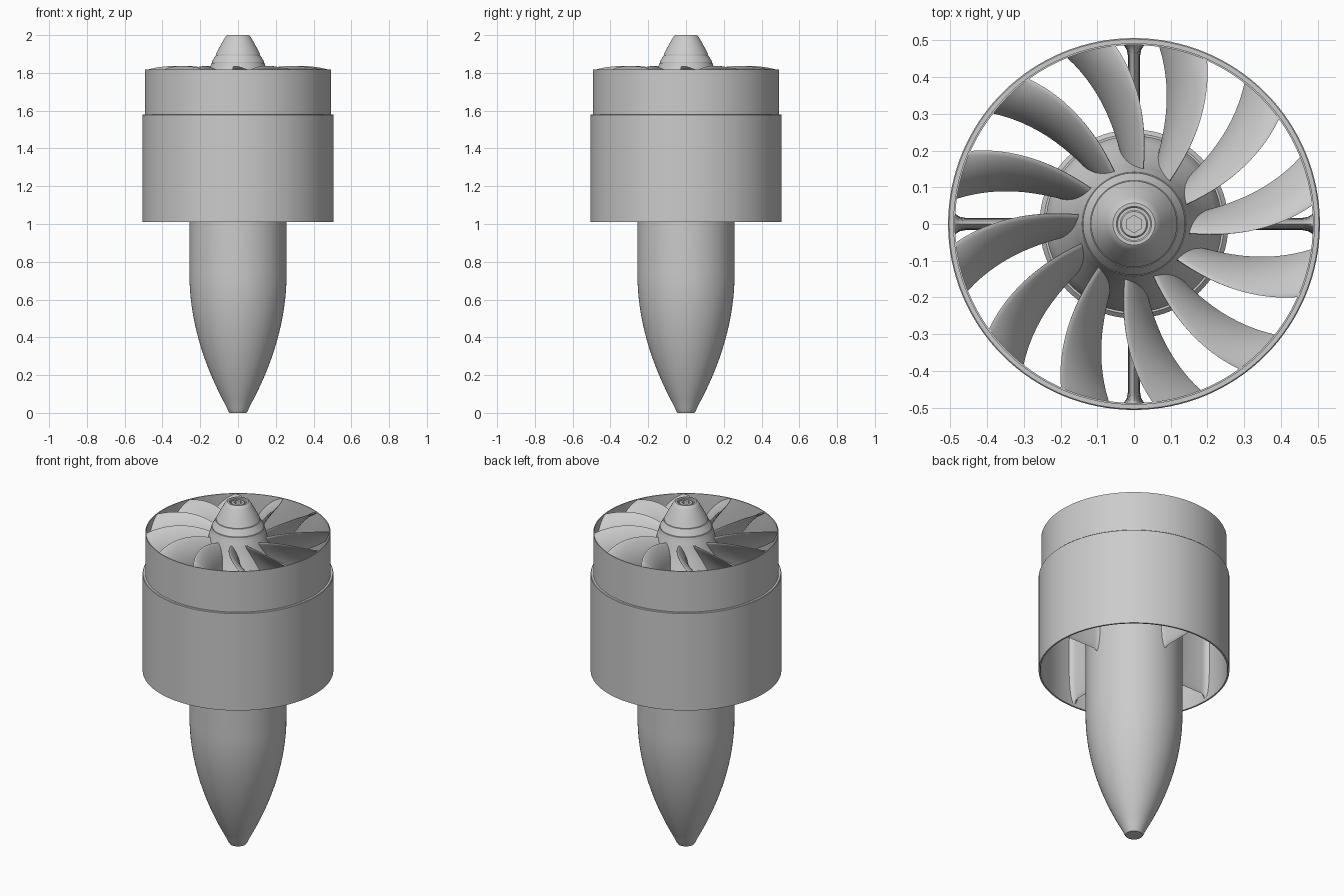
import bpy, bmesh, math
from math import sin, cos, pi, radians
from mathutils import Matrix, Vector

if "Cube" in bpy.data.objects:
    bpy.data.objects.remove(bpy.data.objects["Cube"])


def finish(bm, name, angle=30):
    bmesh.ops.remove_doubles(bm, verts=bm.verts, dist=1e-5)
    bmesh.ops.recalc_face_normals(bm, faces=bm.faces)
    me = bpy.data.meshes.new(name)
    bm.to_mesh(me)
    bm.free()
    ob = bpy.data.objects.new(name, me)
    bpy.context.collection.objects.link(ob)
    bpy.ops.object.select_all(action='DESELECT')
    ob.select_set(True)
    bpy.context.view_layer.objects.active = ob
    bpy.ops.object.shade_smooth_by_angle(angle=radians(angle))
    return ob


def lathe(name, profile, closed=False, steps=96, angle=30):
    """Revolve (radius, z) points about the z axis."""
    bm = bmesh.new()
    vs = [bm.verts.new((r, 0, z)) for r, z in profile]
    es = [bm.edges.new(p) for p in zip(vs, vs[1:])]
    if closed:
        es.append(bm.edges.new((vs[-1], vs[0])))
    bmesh.ops.spin(bm, geom=vs + es, axis=(0, 0, 1), cent=(0, 0, 0),
                   angle=2 * pi, steps=steps, use_duplicate=False)
    return finish(bm, name, angle)


def loft(bm, loops):
    """Skin a row of equal closed loops and cap both ends."""
    rows = [[bm.verts.new(p) for p in loop] for loop in loops]
    n = len(rows[0])
    for a, b in zip(rows, rows[1:]):
        for i in range(n):
            j = (i + 1) % n
            bm.faces.new((a[i], a[j], b[j], b[i]))
    bm.faces.new(rows[0])
    bm.faces.new(rows[-1])


def ring_copies(loops, count):
    for k in range(count):
        m = Matrix.Rotation(2 * pi * k / count, 3, 'Z')
        yield [[m @ Vector(p) for p in loop] for loop in loops]


# Stepped thin-walled duct
lathe("duct_shroud", [(0.487, 1.818), (0.492, 1.818), (0.492, 1.58), (0.503, 1.58),
                      (0.506, 1.577), (0.506, 1.01), (0.497, 1.01), (0.494, 1.03),
                      (0.494, 1.54), (0.487, 1.58)], closed=True, steps=128)

# Motor housing running into the ogive tail cone
tail = [(0.257 - 0.197 * (i / 16) ** 1.95, 0.73 - 0.7 * i / 16) for i in range(17)]
lathe("motor_housing_and_tail", [(0, 1.57), (0.245, 1.57), (0.257, 1.558), (0.257, 1.0)]
      + tail + [(0.053, 0.012), (0.045, 0.0), (0, 0.0)])

# Flared fan hub
lathe("fan_hub", [(0, 1.835), (0.145, 1.835), (0.147, 1.83), (0.158, 1.785), (0.174, 1.74),
                  (0.196, 1.69), (0.222, 1.635), (0.24, 1.6), (0.24, 1.58), (0, 1.58)])

# Spinner with two grooves and a recessed nose
lathe("spinner", [(0.146, 1.833), (0.141, 1.852), (0.137, 1.853), (0.137, 1.857), (0.139, 1.858),
                  (0.119, 1.892), (0.115, 1.893), (0.115, 1.897), (0.117, 1.898),
                  (0.101, 1.93), (0.086, 1.958), (0.073, 1.98), (0.064, 1.995), (0.057, 2.0),
                  (0.048, 2.0), (0.044, 1.996), (0.044, 1.97), (0, 1.97)])

# Nose screw with hexagonal socket
lathe("nose_screw", [(0.038, 1.968), (0.038, 1.988), (0.034, 1.993), (0.027, 1.993)], steps=48)
bm = bmesh.new()
for i in range(48):
    def pt(k, hexa, z):
        a = 2 * pi * k / 48
        r = 0.02 / cos((a + pi / 6) % (pi / 3) - pi / 6) if hexa else 0.027
        return bm.verts.new((r * cos(a), r * sin(a), z))
    o0, o1 = pt(i, 0, 1.993), pt(i + 1, 0, 1.993)
    h0, h1 = pt(i, 1, 1.993), pt(i + 1, 1, 1.993)
    b0, b1 = pt(i, 1, 1.975), pt(i + 1, 1, 1.975)
    bm.faces.new((o0, o1, h1, h0))
    bm.faces.new((h0, h1, b1, b0))
    bm.faces.new((b0, b1, bm.verts.new((0, 0, 1.975))))
finish(bm, "screw_socket")

# Twelve twisted, cambered fan blades
N = 12


def blade_section(t):
    r = 0.13 + 0.359 * t
    le, te = radians(80 + 9 * t + 7 * t * t), radians(99.5 + 4.5 * t + 8 * t * t)
    zl, zt = 1.80 + 0.13 * t - 0.115 * t * t, 1.645 + 0.055 * t
    cs, cz = r * (te - le), zt - zl
    c = math.hypot(cs, cz)
    ns, nz = -cz / c, cs / c
    loop = []
    for i in range(2 * N):
        u = 0.5 - 0.5 * cos(2 * pi * i / (2 * N))
        thick = (0.009 - 0.003 * t) * (math.sqrt(u) * (1 - u) * 2.2 + 0.12)
        off = 0.07 * c * 4 * u * (1 - u) + (thick if i < N else -thick)
        if i in (0, N):
            off = 0
        a = le + (u * cs + off * ns) / r
        loop.append((r * cos(a), r * sin(a), zl + u * cz + off * nz))
    return loop


bm = bmesh.new()
for loops in ring_copies([blade_section(i / 14) for i in range(15)], 12):
    loft(bm, loops)
finish(bm, "fan_blades", 50)

# Four stator struts, flared where they meet housing and duct
bm = bmesh.new()
stations = [(0.25, 0.032), (0.262, 0.023), (0.28, 0.017), (0.46, 0.017),
            (0.475, 0.02), (0.487, 0.028), (0.496, 0.042)]
struts = []
for r, w in stations:
    loop = []
    for i in range(24):
        a = 2 * pi * i / 24
        flat = math.copysign(abs(cos(a)) ** 0.7, cos(a))
        loop.append((r, w * sin(a), 1.29 + (0.23 + w) * flat))
    struts.append(loop)
for loops in ring_copies(struts, 4):
    loft(bm, loops)
finish(bm, "stator_struts", 50)
